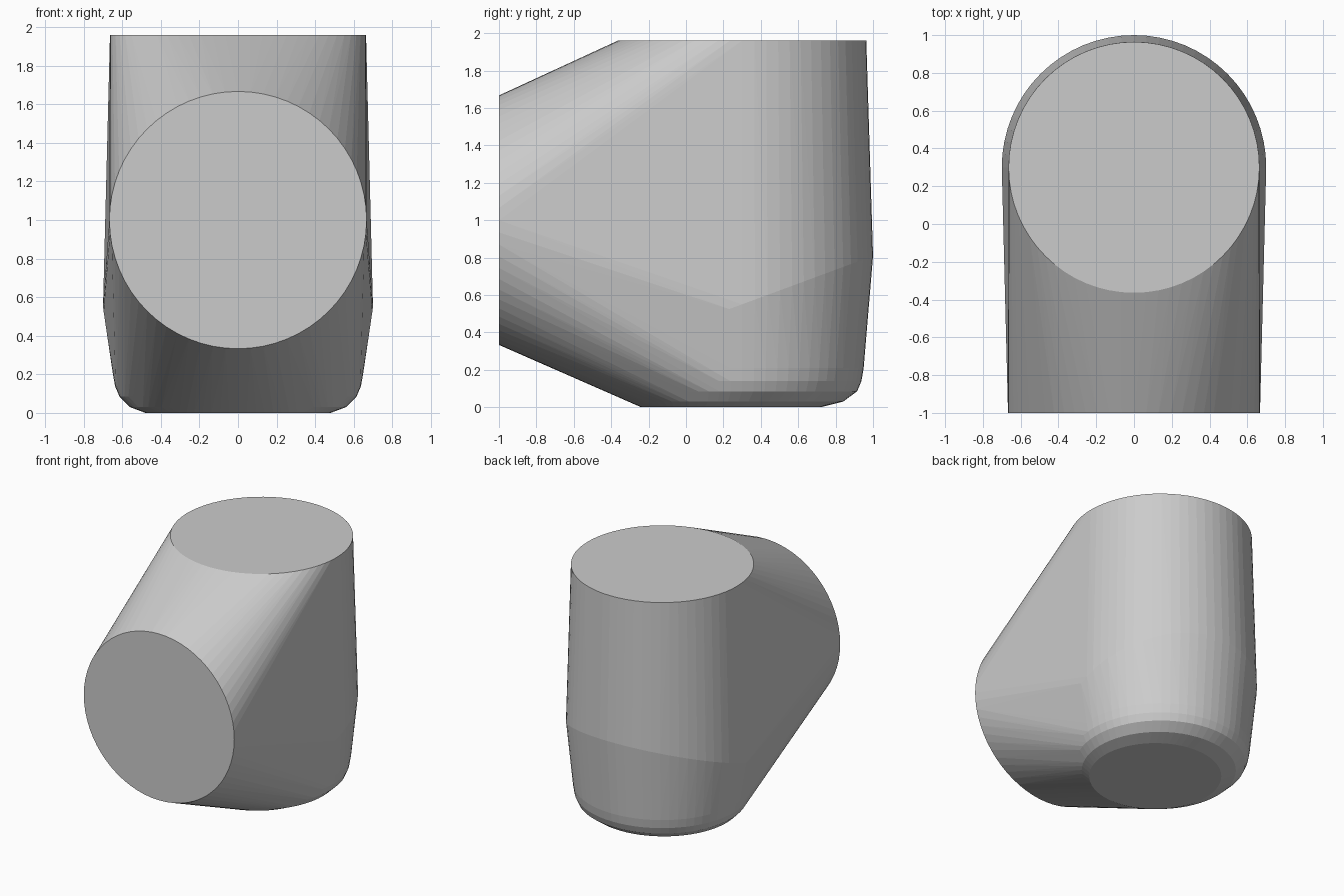
import bpy
import bmesh
import math

cube = bpy.data.objects.get("Cube")
if cube:
    bpy.data.objects.remove(cube, do_unlink=True)

SEGMENTS = 64
AXIS_Y = 0.3   # upright barrel axis


def circle(radius):
    """Points of a flat circle around the origin."""
    for i in range(SEGMENTS):
        a = 2 * math.pi * i / SEGMENTS
        yield radius * math.cos(a), radius * math.sin(a)


points = []

# Top opening
points += [(u, AXIS_Y + v, 1.96) for u, v in circle(0.664)]

# Front opening
points += [(u, -1.0, 1.0 + v) for u, v in circle(0.667)]

# Widest line around the back, rising towards the rear
points += [(u, AXIS_Y + v, 0.55 + 0.37 * v) for u, v in circle(0.70) if v > -0.09]

# Rounded bottom: radius, height, centre
for radius, height, centre in ((0.48, 0.0, 0.24), (0.56, 0.03, 0.28),
                               (0.615, 0.085, 0.3), (0.638, 0.14, 0.3),
                               (0.65, 0.21, 0.3)):
    points += [(u, centre + v, height) for u, v in circle(radius)]

# Wrap one tight convex skin around the rings
bm = bmesh.new()
for p in points:
    bm.verts.new(p)
hull = bmesh.ops.convex_hull(bm, input=bm.verts[:])
spare = {g for g in hull["geom_interior"] + hull["geom_unused"]
         if isinstance(g, bmesh.types.BMVert)}
bmesh.ops.delete(bm, geom=list(spare), context="VERTS")

# Merge the flat caps into single faces
bmesh.ops.dissolve_limit(bm, angle_limit=math.radians(0.2),
                         verts=bm.verts[:], edges=bm.edges[:])
bmesh.ops.recalc_face_normals(bm, faces=bm.faces[:])

mesh = bpy.data.meshes.new("elbow_body")
bm.to_mesh(mesh)
bm.free()

# Plain grey
grey = bpy.data.materials.new("light_grey")
grey.use_nodes = True
colour = (0.6, 0.6, 0.6, 1.0)
grey.diffuse_color = colour
grey.node_tree.nodes["Principled BSDF"].inputs["Base Color"].default_value = colour
mesh.materials.append(grey)

body = bpy.data.objects.new("elbow_body", mesh)
bpy.context.collection.objects.link(body)
